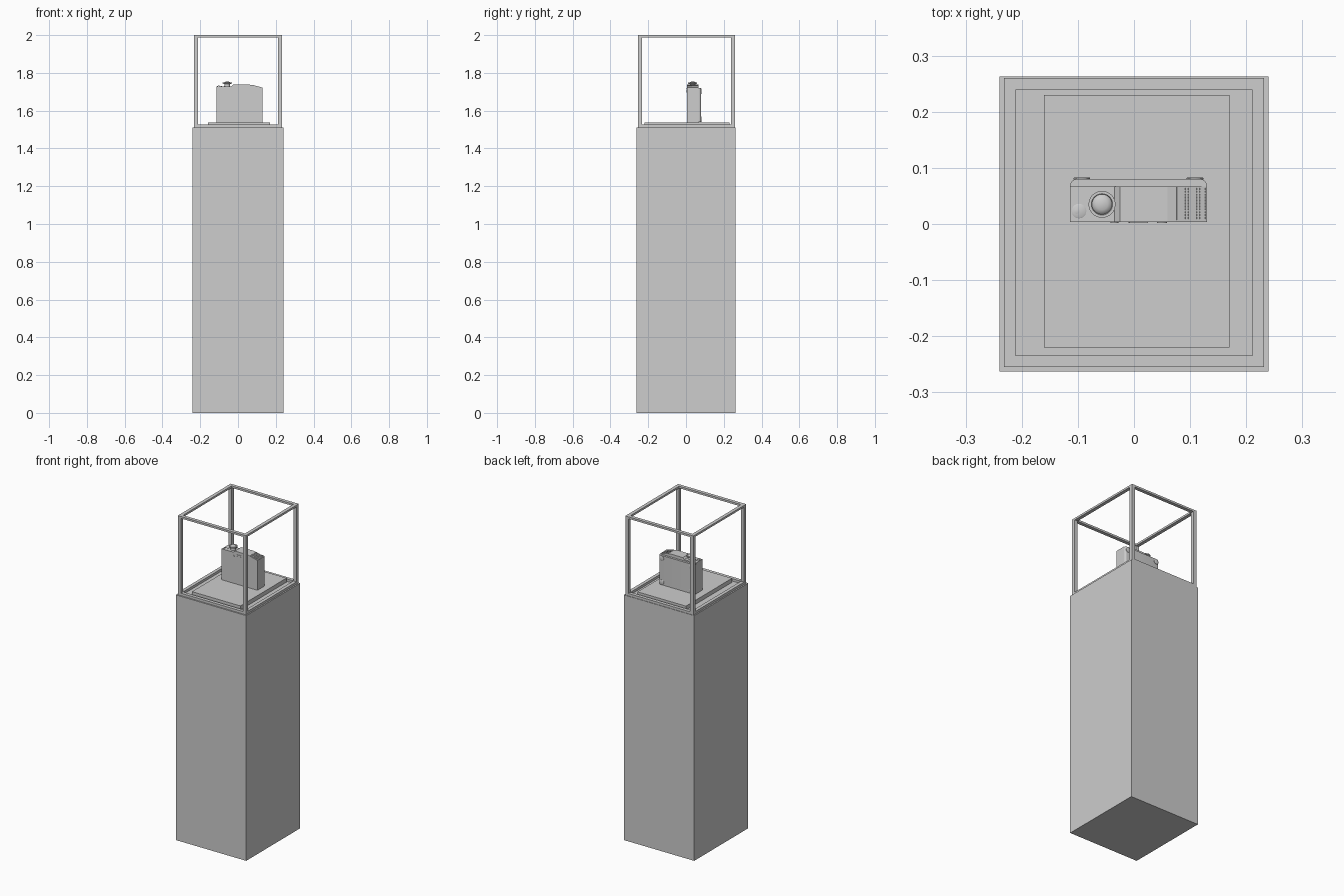
import bpy, bmesh, math
from mathutils import Matrix, Vector

old = bpy.data.objects.get("Cube")
if old:
    bpy.data.objects.remove(old, do_unlink=True)

GREY = (0.61, 0.61, 0.61, 1)
mat = bpy.data.materials.new("plain grey")
mat.use_nodes = True
mat.diffuse_color = GREY
mat.node_tree.nodes["Principled BSDF"].inputs["Base Color"].default_value = GREY


def finish(bm, name, smooth=False):
    bmesh.ops.recalc_face_normals(bm, faces=bm.faces)
    me = bpy.data.meshes.new(name)
    bm.to_mesh(me)
    bm.free()
    ob = bpy.data.objects.new(name, me)
    bpy.context.collection.objects.link(ob)
    me.materials.append(mat)
    if smooth:
        bpy.ops.object.select_all(action="DESELECT")
        ob.select_set(True)
        bpy.context.view_layer.objects.active = ob
        bpy.ops.object.shade_smooth_by_angle(angle=math.radians(35))
    return ob


def add_box(bm, x, y, z, turn=0):
    """Box from (min, max) ranges, optionally turned about y."""
    mid = Vector([(a + b) / 2 for a, b in (x, y, z)])
    size = [b - a for a, b in (x, y, z)]
    m = Matrix.Translation(mid) @ Matrix.Rotation(turn, 4, "Y") @ Matrix.Diagonal((*size, 1))
    bmesh.ops.create_cube(bm, size=1, matrix=m)


def box(name, x, y, z):
    bm = bmesh.new()
    add_box(bm, x, y, z)
    return finish(bm, name)


def extrude(name, outline, vec, smooth=False):
    bm = bmesh.new()
    face = bm.faces.new([bm.verts.new(p) for p in outline])
    geo = bmesh.ops.extrude_face_region(bm, geom=[face])["geom"]
    bmesh.ops.translate(bm, vec=vec, verts=[g for g in geo if isinstance(g, bmesh.types.BMVert)])
    return finish(bm, name, smooth)


def lathe(name, profile, loc, axis="Z", sides=32):
    """Turned part; profile is (radius, height) and axis is Z (up) or Y (back)."""
    bm = bmesh.new()
    pts = [bm.verts.new((r, 0, h)) for r, h in profile]
    edges = [bm.edges.new(pair) for pair in zip(pts, pts[1:])]
    bmesh.ops.spin(bm, geom=pts + edges, cent=(0, 0, 0), axis=(0, 0, 1),
                   angle=math.tau, steps=sides)
    bmesh.ops.remove_doubles(bm, verts=bm.verts, dist=1e-5)
    m = Matrix.Translation(loc)
    if axis == "Y":
        m = m @ Matrix.Rotation(-math.pi / 2, 4, "X")
    bm.transform(m)
    return finish(bm, name, True)


# Pedestal and display plate
box("pedestal", (-0.24, 0.24), (-0.263, 0.263), (0, 1.512))
box("display_plate", (-0.16, 0.17), (-0.22, 0.23), (1.512, 1.537))

# Open case frame: posts, then bottom and top rails
X0, X1, Y0, Y1, T = -0.232, 0.232, -0.255, 0.26, 0.021
bm = bmesh.new()
for xs in ((X0, X0 + T), (X1 - T, X1)):
    for ys in ((Y0, Y0 + T), (Y1 - T, Y1)):
        add_box(bm, xs, ys, (1.512, 2.0))
finish(bm, "case_posts")
for name, zs in (("case_bottom_rails", (1.512, 1.527)), ("case_top_rails", (1.988, 2.0))):
    bm = bmesh.new()
    for xs in ((X0, X0 + T), (X1 - T, X1)):
        add_box(bm, xs, (Y0 + T, Y1 - T), zs)
    for ys in ((Y0, Y0 + T), (Y1 - T, Y1)):
        add_box(bm, (X0 + T, X1 - T), ys, zs)
    finish(bm, name)

# Device body with a raised middle and a sloping shoulder
outline = [(-0.114, 1.537), (0.13, 1.537), (0.13, 1.72), (0.075, 1.735),
           (0.06, 1.738), (-0.025, 1.738), (-0.035, 1.728), (-0.114, 1.728)]
extrude("device_body", [(x, 0.004, z) for x, z in outline], (0, 0.063, 0))

# Back shell with rounded upright corners
R = 0.012
shell = [(-0.114, 0.067, 1.539), (0.13, 0.067, 1.539)]
for cx, start in ((0.13 - R, 0), (-0.114 + R, 90)):
    for i in range(7):
        a = math.radians(start + i * 15)
        shell.append((cx + R * math.cos(a), 0.068 + R * math.sin(a), 1.539))
extrude("back_shell", shell, (0, 0, 0.181), True)

# Speaker grille on the shoulder
slope = math.atan2(0.015, 0.055)
bm = bmesh.new()
for i in range(11):
    x = 0.077 + i * 0.0051
    z = 1.735 - (x - 0.075) * math.tan(slope)
    add_box(bm, (x - 0.001, x + 0.001), (0.007, 0.066), (z - 0.001, z + 0.002), slope)
for i in range(12):
    y = 0.008 + i * 0.0052
    add_box(bm, (0.075, 0.13), (y - 0.001, y + 0.001), (1.7265, 1.7295), slope)
finish(bm, "speaker_grille")

# Top dial with a domed cap, and a small button
lathe("top_dial", [(0, 0), (0.016, 0), (0.015, 0.012), (0.024, 0.016), (0.024, 0.022),
                   (0.019, 0.022), (0.018, 0.019), (0.016, 0.022), (0.01, 0.025), (0, 0.026)],
      (-0.057, 0.035, 1.728))
lathe("button_ring", [(0, 0), (0.013, 0), (0.013, 0.002), (0.011, 0.003), (0, 0.003)],
      (-0.098, 0.023, 1.728), sides=24)
lathe("button_cap", [(0, 0), (0.005, 0), (0.005, 0.003), (0, 0.004)],
      (-0.102, 0.023, 1.73), sides=16)

# Round pads on the four back corners
for side, x in (("right", -0.093), ("left", 0.109)):
    for level, z in (("lower", 1.555), ("upper", 1.702)):
        lathe(f"{side}_{level}_pad", [(0, 0), (0.015, 0), (0.015, 0.003), (0.013, 0.004), (0, 0.004)],
              (x, 0.079, z), "Y", 24)

# Front controls: a row of small studs and a slim label bar
for i, (x, z, r) in enumerate(((-0.035, 1.704, 0.007), (-0.006, 1.707, 0.004),
                               (0.015, 1.707, 0.004), (0.05, 1.704, 0.009))):
    lathe(f"front_stud_{i + 1}", [(0, 0), (r, 0), (r, 0.002), (r * 0.6, 0.003), (0, 0.003)],
          (x, 0.002, z), "Y", 16)
box("front_bar", (-0.008, 0.025), (0.002, 0.005), (1.716, 1.72))
